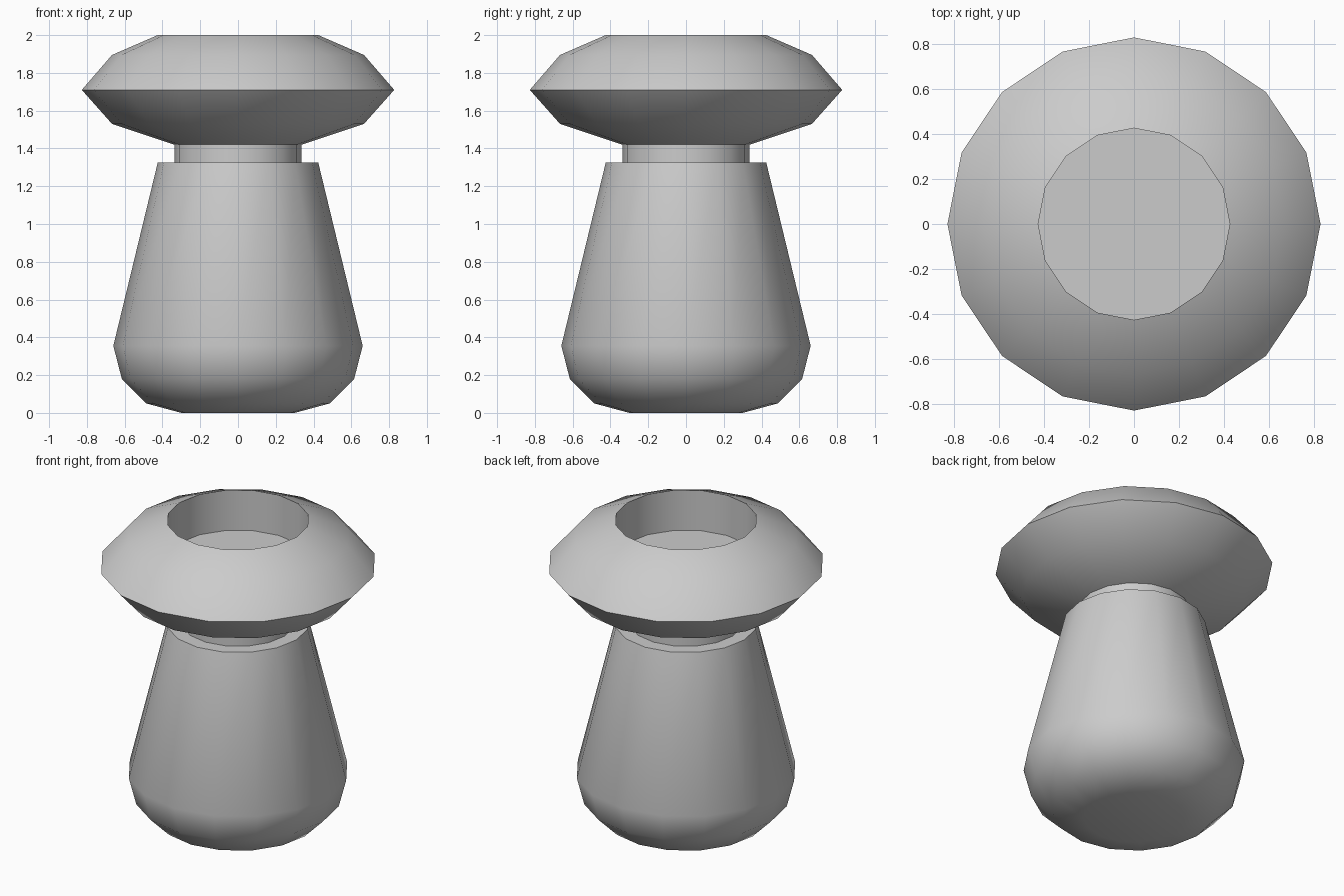
import bpy
import bmesh
import math

SIDES = 16

cube = bpy.data.objects.get("Cube")
if cube:
    bpy.data.objects.remove(cube, do_unlink=True)

# Single plain grey
GREY = (0.6, 0.6, 0.6, 1.0)
grey = bpy.data.materials.new("grey")
grey.use_nodes = True
grey.diffuse_color = GREY
grey.node_tree.nodes["Principled BSDF"].inputs["Base Color"].default_value = GREY


def lathe(name, profile, cap_start=False, cap_end=False):
    """Revolve (radius, height) points, listed bottom-outside upward."""
    bm = bmesh.new()
    rings = []
    for r, z in profile:
        angles = [2 * math.pi * i / SIDES for i in range(SIDES)]
        rings.append([bm.verts.new((r * math.cos(a), r * math.sin(a), z)) for a in angles])
    for low, high in zip(rings, rings[1:]):
        for i in range(SIDES):
            j = (i + 1) % SIDES
            bm.faces.new((low[i], low[j], high[j], high[i]))
    if cap_start:
        bm.faces.new(rings[0][::-1])
    if cap_end:
        bm.faces.new(rings[-1])
    mesh = bpy.data.meshes.new(name)
    bm.to_mesh(mesh)
    bm.free()
    mesh.materials.append(grey)
    obj = bpy.data.objects.new(name, mesh)
    bpy.context.collection.objects.link(obj)
    bpy.ops.object.select_all(action="DESELECT")
    obj.select_set(True)
    bpy.context.view_layer.objects.active = obj
    bpy.ops.object.shade_smooth_by_angle(angle=math.radians(40))
    return obj


# Tapered body with rounded base and a flat shoulder ledge
lathe("body", [(0.30, 0), (0.485, 0.05), (0.615, 0.18), (0.66, 0.355),
               (0.425, 1.325), (0.337, 1.325)], cap_start=True)

# Narrow neck
lathe("neck", [(0.337, 1.325), (0.337, 1.42)])

# Flared head with a straight recess in the top
lathe("head", [(0.337, 1.42), (0.667, 1.53), (0.827, 1.71), (0.667, 1.895),
               (0.425, 2.0), (0.425, 1.735)], cap_end=True)
